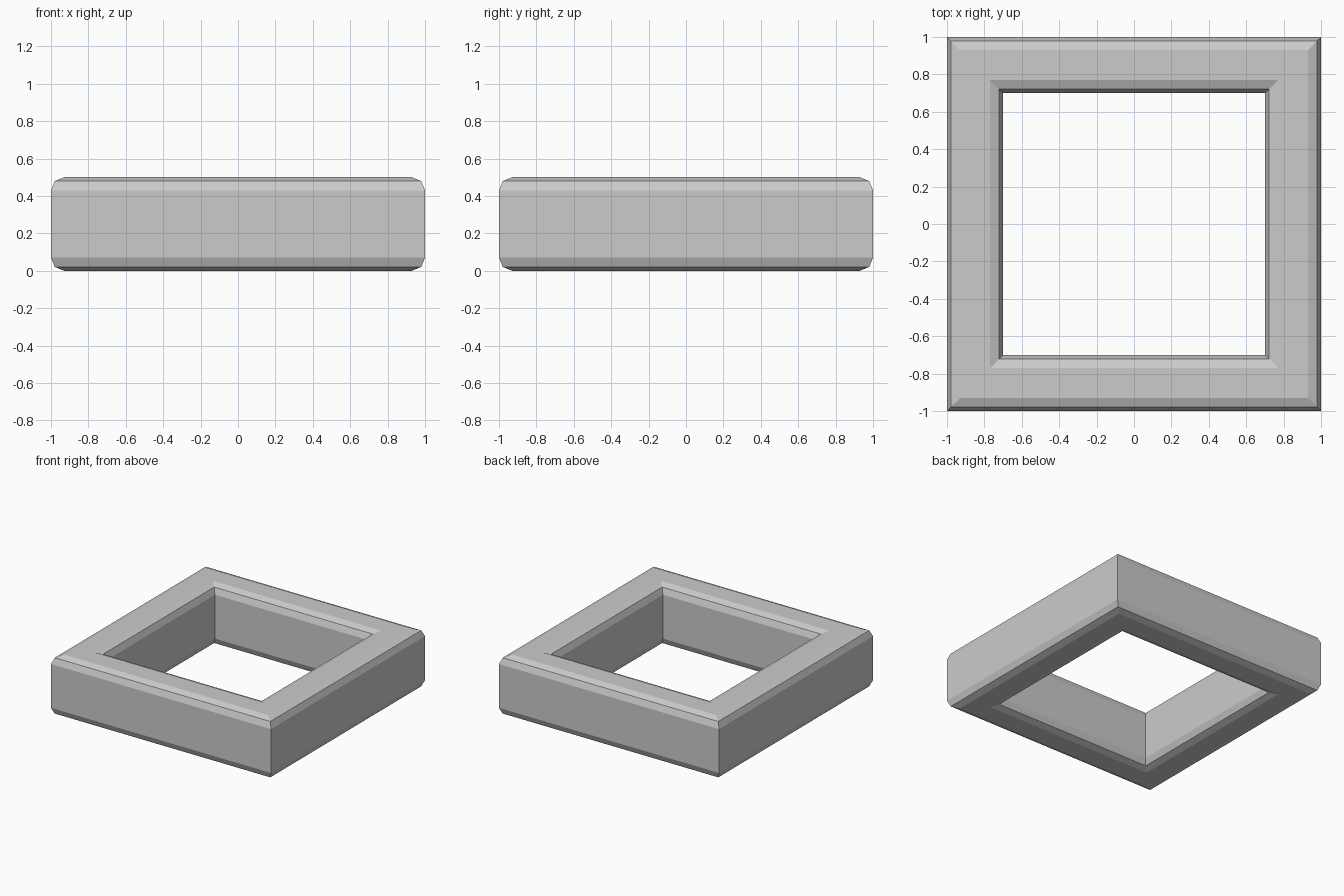
import bpy
import bmesh
from math import cos, sin, pi

OUTER, INNER, HEIGHT = 1.0, 0.70, 0.50   # half widths and height
BEVEL, STEPS = 0.07, 2                   # rounded edge size and segments

default_cube = bpy.data.objects.get("Cube")
if default_cube:
    bpy.data.objects.remove(default_cube, do_unlink=True)

# Plain grey finish
grey = bpy.data.materials.new("plain_grey")
grey.use_nodes = True
colour = (0.6, 0.6, 0.6, 1.0)
grey.diffuse_color = colour
grey.node_tree.nodes["Principled BSDF"].inputs["Base Color"].default_value = colour


def rounded_profile():
    """Cross-section of one bar as (distance from centre, height)."""
    centres = [(OUTER - BEVEL, HEIGHT - BEVEL), (INNER + BEVEL, HEIGHT - BEVEL),
               (INNER + BEVEL, BEVEL), (OUTER - BEVEL, BEVEL)]
    points = []
    for quarter, (r, z) in enumerate(centres):
        for step in range(STEPS + 1):
            a = (quarter + step / STEPS) * pi / 2
            points.append((r + BEVEL * cos(a), z + BEVEL * sin(a)))
    return points


# Square frame: the profile is swept around four mitred corners
bm = bmesh.new()
profile = rounded_profile()
corners = [(1, 1), (-1, 1), (-1, -1), (1, -1)]
rings = [[bm.verts.new((sx * r, sy * r, z)) for r, z in profile] for sx, sy in corners]
count = len(profile)
for i, ring in enumerate(rings):
    following = rings[(i + 1) % len(rings)]
    for j in range(count):
        k = (j + 1) % count
        bm.faces.new((ring[j], following[j], following[k], ring[k]))
bmesh.ops.recalc_face_normals(bm, faces=bm.faces[:])

mesh = bpy.data.meshes.new("square_frame")
bm.to_mesh(mesh)
bm.free()
mesh.materials.append(grey)
frame = bpy.data.objects.new("square_frame", mesh)
bpy.context.collection.objects.link(frame)
